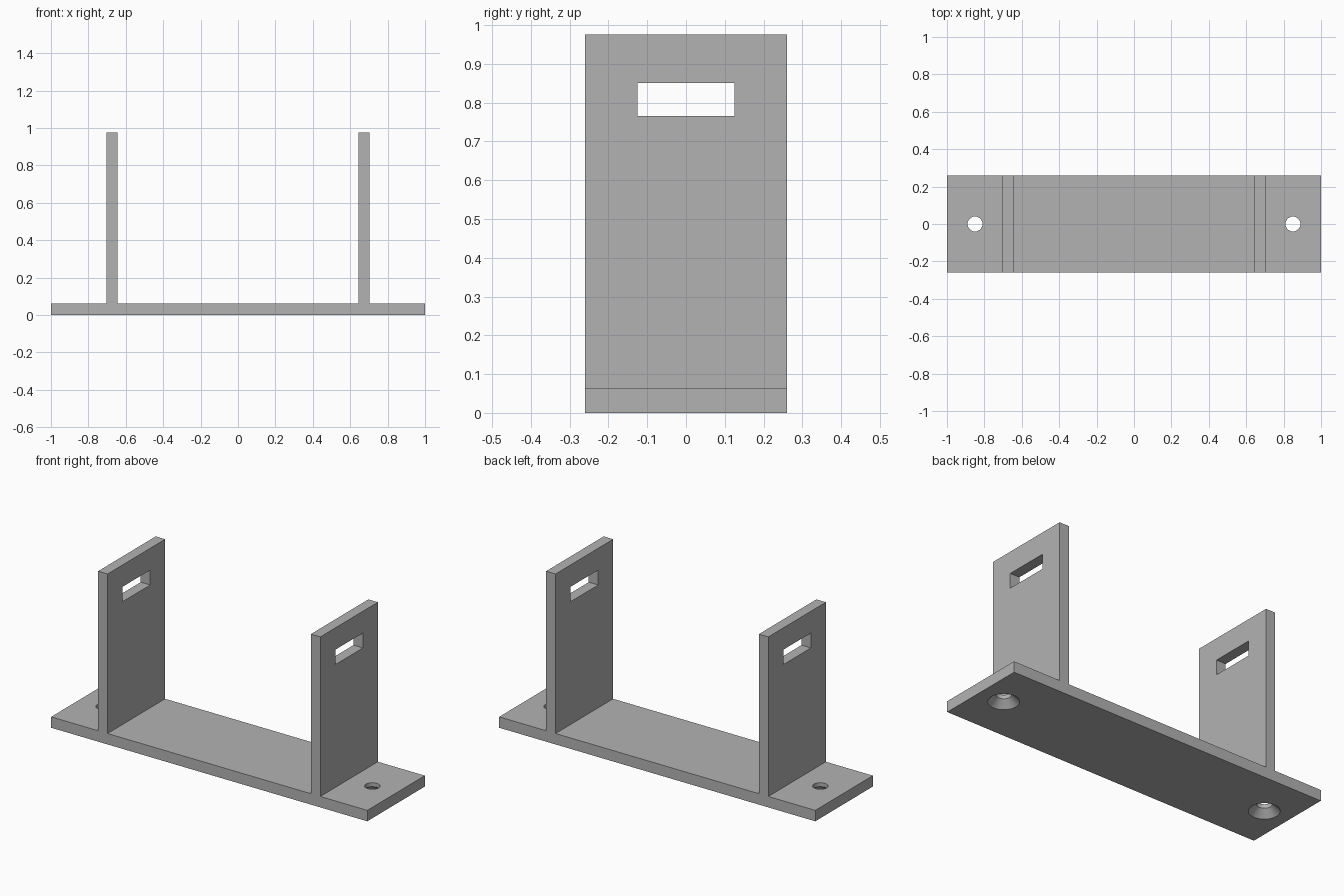
import bpy
import bmesh
import math
from mathutils import Matrix

if "Cube" in bpy.data.objects:
    bpy.data.objects.remove(bpy.data.objects["Cube"], do_unlink=True)

HALF_DEPTH = 0.26
BASE = 0.0625
HEIGHT = 0.975
WALL_IN, WALL_OUT = 0.643, 0.703

grey = bpy.data.materials.new("plain grey")
grey.use_nodes = True
grey.diffuse_color = (0.45, 0.45, 0.45, 1)
grey.node_tree.nodes["Principled BSDF"].inputs["Base Color"].default_value = grey.diffuse_color


def add_object(name, bm):
    bmesh.ops.recalc_face_normals(bm, faces=bm.faces)
    mesh = bpy.data.meshes.new(name)
    bm.to_mesh(mesh)
    bm.free()
    mesh.materials.append(grey)
    obj = bpy.data.objects.new(name, mesh)
    bpy.context.collection.objects.link(obj)
    return obj


def subtract(target, cutter):
    cutter.hide_render = True
    mod = target.modifiers.new("cut", 'BOOLEAN')
    mod.operation = 'DIFFERENCE'
    mod.solver = 'EXACT'
    mod.object = cutter
    bpy.ops.object.select_all(action='DESELECT')
    bpy.context.view_layer.objects.active = target
    target.select_set(True)
    bpy.ops.object.modifier_apply(modifier=mod.name)
    bpy.data.objects.remove(cutter, do_unlink=True)


# Bracket body: half of the front outline, mirrored and extruded in depth
half = [(1, 0), (1, BASE), (WALL_OUT, BASE), (WALL_OUT, HEIGHT),
        (WALL_IN, HEIGHT), (WALL_IN, BASE)]
outline = half + [(-x, z) for x, z in reversed(half)]
bm = bmesh.new()
front = bm.faces.new([bm.verts.new((x, -HALF_DEPTH, z)) for x, z in outline])
extruded = bmesh.ops.extrude_face_region(bm, geom=[front], use_keep_orig=True)
moved = [v for v in extruded["geom"] if isinstance(v, bmesh.types.BMVert)]
bmesh.ops.translate(bm, verts=moved, vec=(0, 2 * HALF_DEPTH, 0))
bracket = add_object("bracket", bm)

# Strap slots through both uprights
bm = bmesh.new()
bmesh.ops.create_cube(bm, size=1, matrix=Matrix.Translation((0, 0, 0.8075))
                      @ Matrix.Diagonal((1.8, 0.25, 0.085, 1)))
subtract(bracket, add_object("slot_cutter", bm))

# Screw holes, countersunk from below
hole_profile = [(0, -0.02), (0.10, -0.02), (0.04, 0.04), (0.04, 0.1), (0, 0.1)]
for side in (-1, 1):
    bm = bmesh.new()
    verts = [bm.verts.new((r, 0, z)) for r, z in hole_profile]
    edges = [bm.edges.new(pair) for pair in zip(verts, verts[1:])]
    bmesh.ops.spin(bm, geom=verts + edges, cent=(0, 0, 0), axis=(0, 0, 1),
                   angle=math.tau, steps=48)
    bmesh.ops.remove_doubles(bm, verts=bm.verts, dist=0.0001)
    bmesh.ops.translate(bm, verts=bm.verts, vec=(side * 0.85, 0, 0))
    subtract(bracket, add_object("screw_hole_cutter", bm))

bpy.ops.object.shade_smooth_by_angle(angle=math.radians(30))
